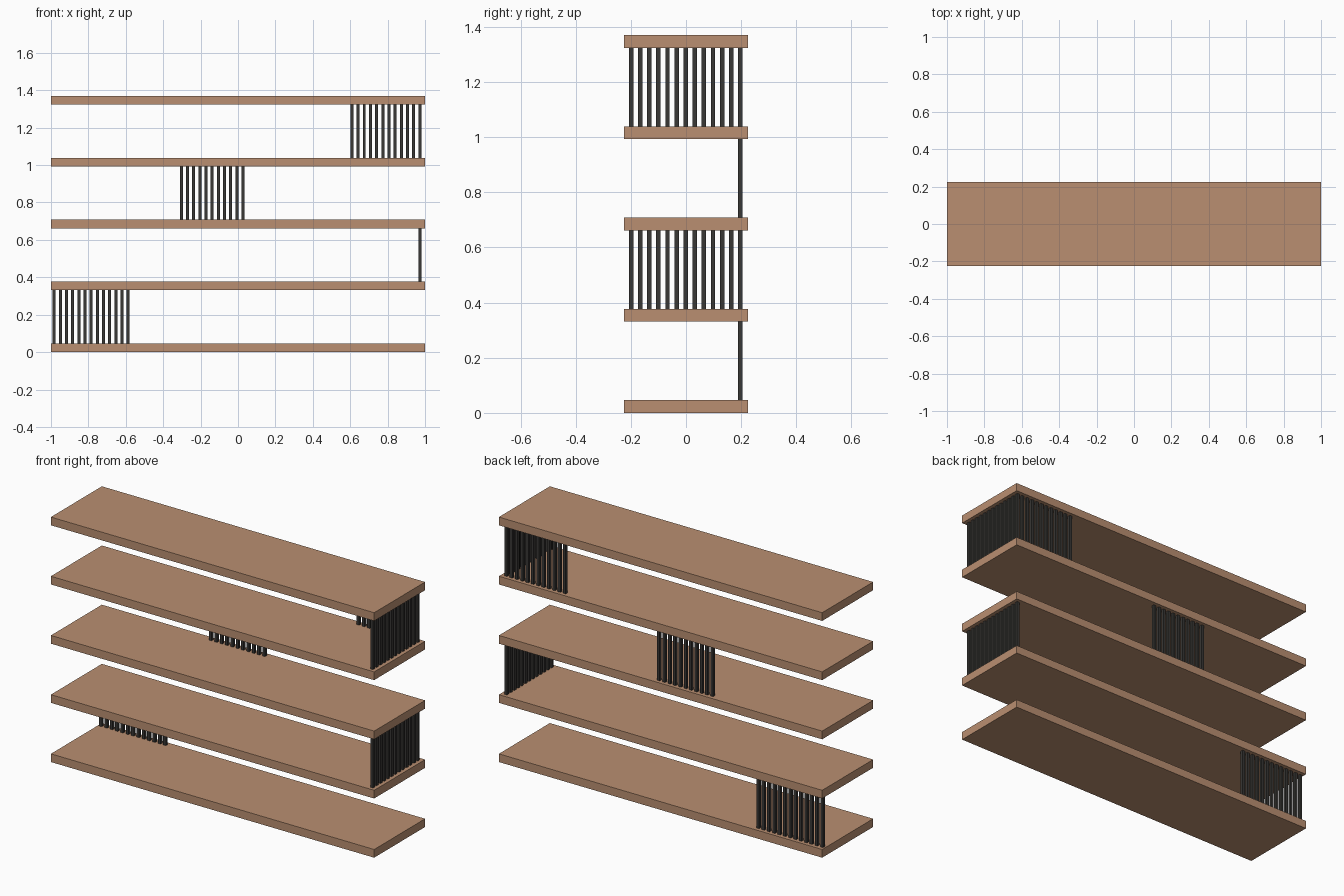
import bpy, bmesh
from mathutils import Matrix, Vector

if "Cube" in bpy.data.objects:
    bpy.data.objects.remove(bpy.data.objects["Cube"])

STEP, THICK = 0.331, 0.046      # shelf spacing and board thickness
PITCH, ROD = 0.033, 0.016       # rod spacing and rod width
Y_BACK, X_END = 0.197, 0.972    # lines of the back and side rod rows


def material(name, color):
    m = bpy.data.materials.new(name)
    m.diffuse_color = (*color, 1)
    m.use_nodes = True
    m.node_tree.nodes["Principled BSDF"].inputs["Base Color"].default_value = m.diffuse_color
    return m


wood = material("warm wood", (0.49, 0.275, 0.165))
metal = material("dark metal", (0.04, 0.038, 0.035))


def boxes(name, mat, items):
    """One object made of boxes given as (centre, size)."""
    bm = bmesh.new()
    for centre, size in items:
        bmesh.ops.create_cube(bm, size=1, matrix=Matrix.Translation(centre)
                              @ Matrix.Diagonal(Vector((*size, 1))))
    mesh = bpy.data.meshes.new(name)
    bm.to_mesh(mesh)
    bm.free()
    mesh.materials.append(mat)
    bpy.context.collection.objects.link(bpy.data.objects.new(name, mesh))


def rods(name, tier, points):
    """Vertical rods filling the gap above the given board."""
    z = tier * STEP + (STEP + THICK) / 2
    boxes(name, metal, [((x, y, z), (ROD, ROD, STEP - THICK)) for x, y in points])


def back_row(first, count):
    return [(first + i * PITCH, Y_BACK) for i in range(count)]


side_row = [(X_END, Y_BACK - i * PITCH) for i in range(13)]

# Five boards
for i in range(5):
    boxes(f"shelf_board_{i + 1}", wood, [((0, 0, i * STEP + THICK / 2), (2, 0.45, THICK))])

# Rod screens between the boards
rods("bottom_back_rods", 0, back_row(-0.983, 13))
rods("lower_side_rods", 1, side_row)
rods("middle_back_rods", 2, back_row(-0.303, 11))
rods("top_side_rods", 3, side_row)
rods("top_back_rods", 3, back_row(X_END - 11 * PITCH, 11))
